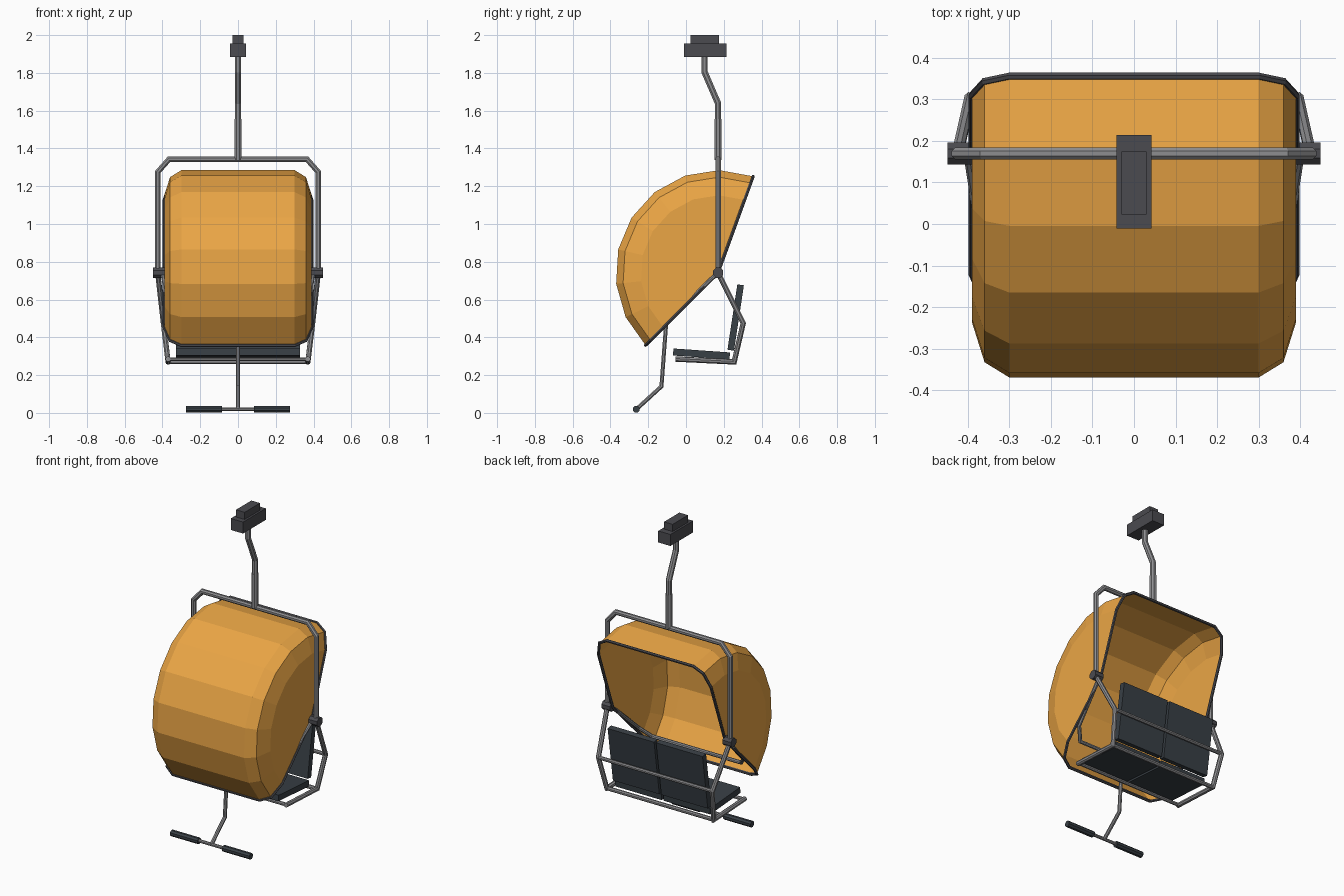
import bpy, bmesh
from math import sin, cos, pi, radians
from mathutils import Vector, Matrix

if "Cube" in bpy.data.objects:
    bpy.data.objects.remove(bpy.data.objects["Cube"])


def material(name, color):
    m = bpy.data.materials.new(name)
    m.diffuse_color = (*color, 1)
    m.use_nodes = True
    m.node_tree.nodes["Principled BSDF"].inputs["Base Color"].default_value = m.diffuse_color
    return m


METAL = material("metal", (0.27, 0.27, 0.28))
DARK = material("dark_metal", (0.07, 0.07, 0.08))
PAD = material("cushion", (0.04, 0.05, 0.06))
AMBER = material("amber", (0.83, 0.38, 0.06))


def finish(bm, name, mat, mirror=False):
    bmesh.ops.recalc_face_normals(bm, faces=bm.faces)
    me = bpy.data.meshes.new(name)
    bm.to_mesh(me)
    bm.free()
    me.materials.append(mat)
    ob = bpy.data.objects.new(name, me)
    bpy.context.collection.objects.link(ob)
    if mirror:
        ob.modifiers.new("mirror", "MIRROR").use_mirror_merge = True
    return ob


def tube(name, pts, r, mat=METAL, mirror=False, sides=8, caps=True):
    """Mitred tube along a path: each ring slides along its segment to the mitre plane."""
    pts = [Vector(p) for p in pts]
    dirs = [(b - a).normalized() for a, b in zip(pts, pts[1:])]
    u = dirs[0].orthogonal().normalized()
    v = dirs[0].cross(u)
    ring = []
    for i in range(sides):
        a = 2 * pi * (i + 0.5) / sides
        ring.append(pts[0] + r * (cos(a) * u + sin(a) * v))
    bm = bmesh.new()
    rings = [[bm.verts.new(c) for c in ring]]
    for i, d in enumerate(dirs):
        n = d + dirs[i + 1] if i + 1 < len(dirs) else d
        ring = [c + d * ((pts[i + 1] - c).dot(n) / d.dot(n)) for c in ring]
        rings.append([bm.verts.new(c) for c in ring])
    for a, b in zip(rings, rings[1:]):
        for i in range(sides):
            j = (i + 1) % sides
            bm.faces.new((a[i], a[j], b[j], b[i]))
    if caps:
        bm.faces.new(rings[0])
        bm.faces.new(rings[-1])
    return finish(bm, name, mat, mirror)


def box(name, center, size, mat, tilt=0, mirror=False):
    bm = bmesh.new()
    bmesh.ops.create_cube(bm, size=1, matrix=Matrix.Translation(center)
                          @ Matrix.Rotation(tilt, 4, 'X') @ Matrix.Diagonal((*size, 1)))
    return finish(bm, name, mat, mirror)


# Cable grip and hanger
box("cable_grip_base", (0, 0.102, 1.919), (0.085, 0.225, 0.072), DARK)
box("cable_grip_top", (0, 0.099, 1.977), (0.06, 0.152, 0.046), DARK)
tube("hanger_pole", [(0, 0.098, 1.885), (0, 0.098, 1.805), (0, 0.169, 1.64), (0, 0.169, 1.345)], 0.018)
tube("hanger_sleeve", [(0, 0.169, 1.555), (0, 0.169, 1.34)], 0.021)

# Carrying frame
PY, PZ = 0.17, 0.742
tube("upper_frame", [(-0.425, PY, PZ), (-0.425, PY, 1.275), (-0.365, PY, 1.343),
                     (0.365, PY, 1.343), (0.425, PY, 1.275), (0.425, PY, PZ)], 0.0155)
tube("pivot_hub", [(0.39, PY, PZ), (0.449, PY, PZ)], 0.029, DARK, mirror=True)
tube("lower_side_frame", [(0.425, PY, PZ), (0.395, 0.303, 0.475), (0.37, 0.255, 0.27),
                          (0.37, -0.055, 0.285)], 0.0145, mirror=True)
tube("back_crossbar", [(-0.393, 0.303, 0.475), (0.393, 0.303, 0.475)], 0.0115)
tube("rear_seat_crossbar", [(-0.37, 0.253, 0.27), (0.37, 0.253, 0.27)], 0.0125)
tube("front_seat_crossbar", [(-0.37, -0.045, 0.284), (0.37, -0.045, 0.284)], 0.011)

# Seat cushions
box("seat_cushion", (0.168, 0.082, 0.312), (0.322, 0.30, 0.037), PAD, radians(-4), True)
box("backrest_cushion", (0.168, 0.263, 0.505), (0.322, 0.035, 0.35), PAD, radians(-8.6), True)

# Restraint bar with footrest
tube("restraint_bar", [(-0.40, PY, PZ), (-0.365, -0.05, 0.535), (-0.31, -0.105, 0.475),
                       (0.31, -0.105, 0.475), (0.365, -0.05, 0.535), (0.40, PY, PZ)], 0.0115)
tube("footrest_pole", [(0, -0.105, 0.475), (0, -0.13, 0.14), (0, -0.263, 0.019)], 0.0115)
tube("footrest_bar", [(-0.27, -0.263, 0.02), (0.27, -0.263, 0.02)], 0.010)
tube("footrest_grip", [(0.085, -0.263, 0.019), (0.275, -0.263, 0.019)], 0.0195, PAD, mirror=True)

# Bubble: half cross-section (x, radius) swept around the pivot axis
SECTION = [(0.30, 0.543), (0.36, 0.506), (0.39, 0.41)]
START, END, STEPS = radians(70), radians(225), 8


def on_bubble(x, r, a):
    return Vector((x, PY + r * cos(a), PZ + r * sin(a)))


bm = bmesh.new()
section = [(-x, r) for x, r in reversed(SECTION)] + SECTION
rows = []
for i in range(STEPS + 1):
    a = START + (END - START) * i / STEPS
    rows.append([bm.verts.new(on_bubble(x, r, a)) for x, r in section])
for a, b in zip(rows, rows[1:]):
    for i in range(len(section) - 1):
        bm.faces.new((a[i], a[i + 1], b[i + 1], b[i]))
for k in (0, -1):
    hub = bm.verts.new((section[k][0], PY, PZ))
    bm.faces.new([row[k] for row in rows] + [hub])
finish(bm, "bubble_shell", AMBER)

# Rubber trim along the open edge of the bubble
rim = [Vector((0, *on_bubble(0, SECTION[0][1], START).yz))]
rim += [on_bubble(x, r, START) for x, r in SECTION]
rim += [Vector((SECTION[-1][0], PY, PZ))]
rim += [on_bubble(x, r, END) for x, r in reversed(SECTION)]
rim += [Vector((0, *on_bubble(0, SECTION[0][1], END).yz))]
tube("bubble_trim", rim, 0.009, DARK, mirror=True, sides=6, caps=False)
